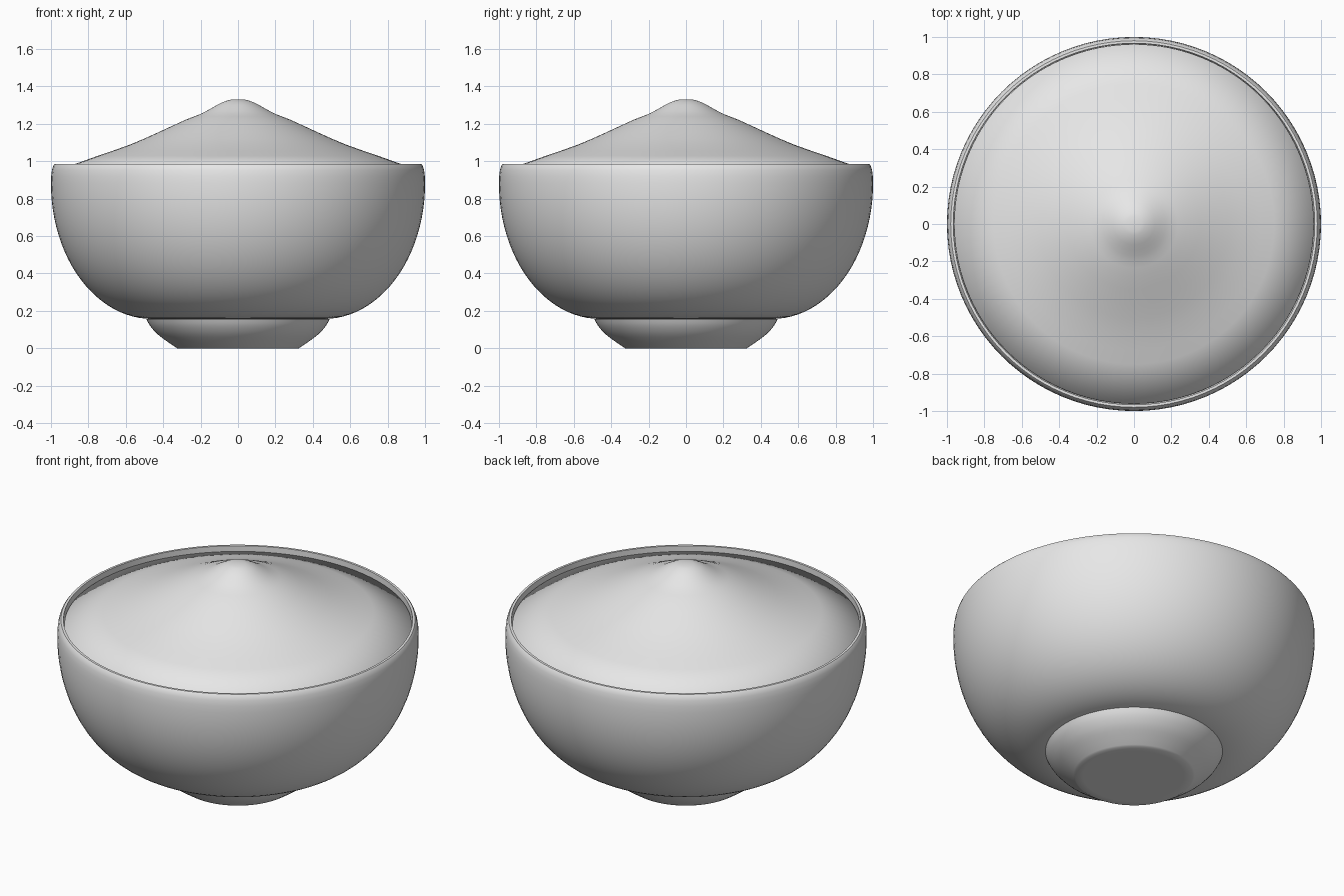
import bpy, bmesh, math

if "Cube" in bpy.data.objects:
    bpy.data.objects.remove(bpy.data.objects["Cube"])

SEGMENTS = 96

grey = bpy.data.materials.new("plain_grey")
grey.diffuse_color = (0.8, 0.8, 0.8, 1)
grey.use_nodes = True
grey.node_tree.nodes["Principled BSDF"].inputs["Base Color"].default_value = grey.diffuse_color


def smooth_curve(pts, steps=3):
    """Catmull-Rom curve through the (radius, height) points."""
    p = [pts[0]] + pts + [pts[-1]]
    out = []
    for i in range(1, len(p) - 2):
        for k in range(steps):
            t = k / steps
            out.append(tuple(
                0.5 * (2 * b + (c - a) * t + (2 * a - 5 * b + 4 * c - d) * t * t
                       + (3 * b - a - 3 * c + d) * t ** 3)
                for a, b, c, d in zip(p[i - 1], p[i], p[i + 1], p[i + 2])))
    return out + [pts[-1]]


def bowl_arc(gap, steps=24):
    """Quarter-ellipse wall from the flat bottom up, set inwards by gap."""
    arc = []
    for i in range(steps + 1):
        a = math.pi / 2 * (1 - i / steps)
        arc.append((0.46 + (0.54 - gap) * math.cos(a),
                    0.88 - (0.723 - gap) * math.sin(a)))
    return arc


def lathe(name, profile, sharp_angle):
    """Spin a (radius, height) profile around z; radius 0 closes to a pole."""
    bm = bmesh.new()
    rings = []
    for r, z in profile:
        if r < 1e-5:
            rings.append([bm.verts.new((0, 0, z))] * SEGMENTS)
        else:
            rings.append([bm.verts.new((r * math.cos(a), r * math.sin(a), z))
                          for a in (2 * math.pi * i / SEGMENTS for i in range(SEGMENTS))])
    for low, high in zip(rings, rings[1:]):
        for i in range(SEGMENTS):
            j = (i + 1) % SEGMENTS
            corners = list(dict.fromkeys((low[i], low[j], high[j], high[i])))
            bm.faces.new(corners)
    bmesh.ops.recalc_face_normals(bm, faces=bm.faces)
    mesh = bpy.data.meshes.new(name)
    bm.to_mesh(mesh)
    bm.free()
    mesh.materials.append(grey)
    obj = bpy.data.objects.new(name, mesh)
    bpy.context.collection.objects.link(obj)
    bpy.ops.object.select_all(action='DESELECT')
    obj.select_set(True)
    bpy.context.view_layer.objects.active = obj
    bpy.ops.object.shade_smooth_by_angle(angle=math.radians(sharp_angle))
    return obj


# Foot: small tapered base with a flat underside
foot = [(0, 0), (0.28, 0)] + smooth_curve(
    [(0.325, 0.0), (0.37, 0.03), (0.43, 0.075), (0.47, 0.12), (0.49, 0.157)])
lathe("foot", foot, 40)

# Bowl: flat bottom, rounded wall, thin rim and inner wall
rim = [(0.999, 0.92), (0.995, 0.952), (0.988, 0.975), (0.98, 0.985), (0.966, 0.985)]
lathe("bowl", [(0, 0.157)] + bowl_arc(0) + rim + bowl_arc(0.034)[::-1] + [(0, 0.191)], 40)

# Filling: heaped mound with a blunt peak, its body following the inner wall
mound = [(0, 1.33)] + smooth_curve(
    [(0.04, 1.329), (0.085, 1.315), (0.14, 1.285), (0.20, 1.253), (0.28, 1.222),
     (0.43, 1.153), (0.58, 1.088), (0.75, 1.029)], 2) + [(0.961, 0.953)]
lathe("filling", mound + bowl_arc(0.038)[::-1] + [(0, 0.195)], 85)
